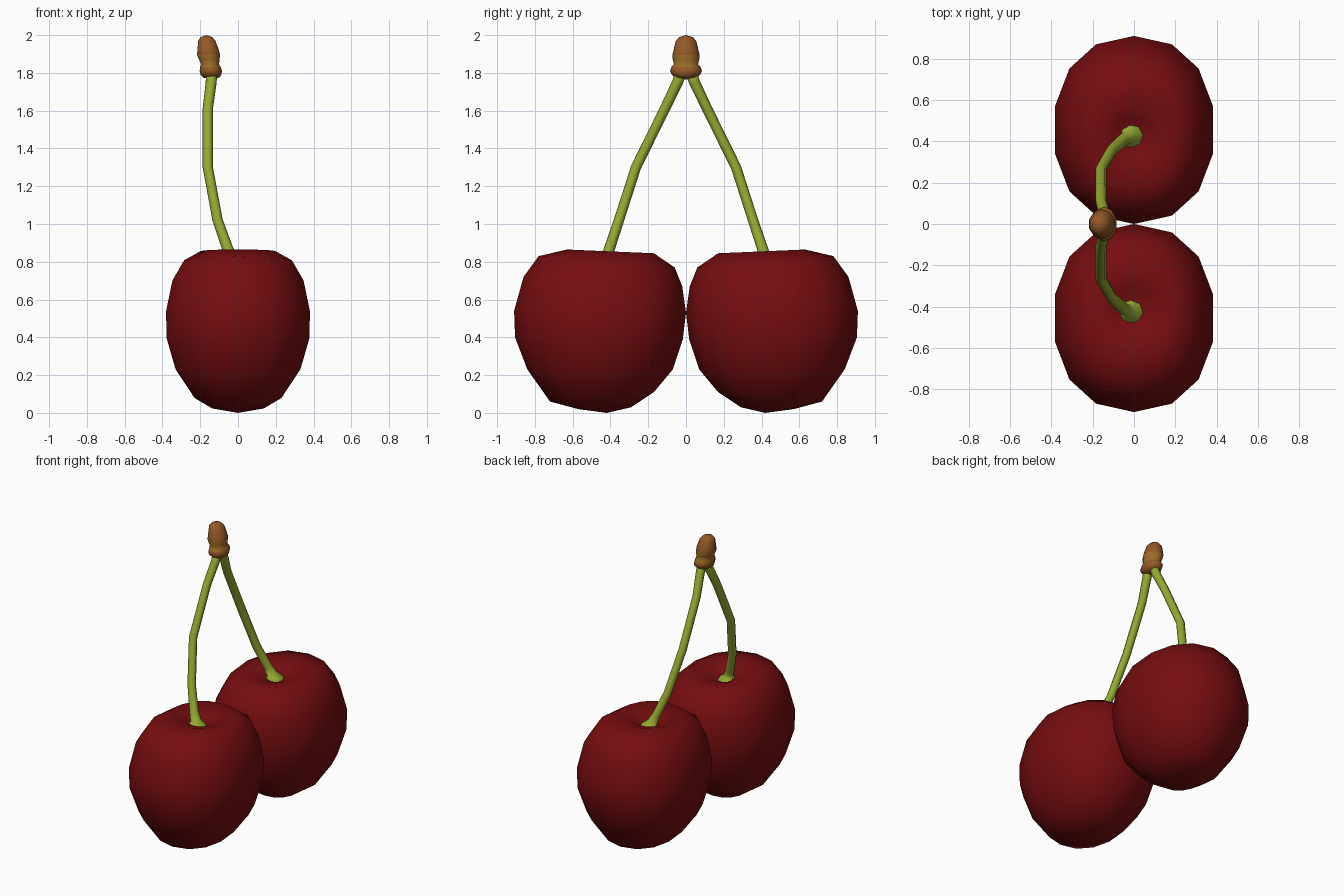
import bpy, bmesh, math
from mathutils import Vector

if "Cube" in bpy.data.objects:
    bpy.data.objects.remove(bpy.data.objects["Cube"])


def material(name, rgb):
    m = bpy.data.materials.new(name)
    m.diffuse_color = (*rgb, 1)
    m.use_nodes = True
    m.node_tree.nodes["Principled BSDF"].inputs["Base Color"].default_value = m.diffuse_color
    return m


RED = material("cherry red", (0.18, 0.004, 0.005))
GREEN = material("stem green", (0.30, 0.40, 0.03))
BROWN = material("bark brown", (0.30, 0.10, 0.02))
OCHRE = material("bark ochre", (0.33, 0.15, 0.02))


def loft(name, rings, mats, start=None, end=None, rule=None):
    """Skin a list of point rings; optional pole points close the ends."""
    bm = bmesh.new()
    vr = [[bm.verts.new(p) for p in r] for r in rings]
    n = len(vr[0])
    for a, b in zip(vr, vr[1:]):
        for i in range(n):
            j = (i + 1) % n
            bm.faces.new((a[i], a[j], b[j], b[i]))
    for pole, ring in ((start, vr[0]), (end, vr[-1])):
        if pole is None:
            bm.faces.new(ring)
        else:
            v = bm.verts.new(pole)
            for i in range(n):
                bm.faces.new((v, ring[i], ring[(i + 1) % n]))
    bmesh.ops.recalc_face_normals(bm, faces=bm.faces)
    for f in bm.faces:
        f.smooth = True
        if rule:
            f.material_index = rule(f.calc_center_median())
    me = bpy.data.meshes.new(name)
    bm.to_mesh(me)
    bm.free()
    for m in mats:
        me.materials.append(m)
    ob = bpy.data.objects.new(name, me)
    bpy.context.collection.objects.link(ob)
    return ob


def soft(v, e=0.9):
    return math.copysign(abs(v) ** e, v)


# cherry profile: outer y, outer z, inner y, inner z, half width in x
PROFILE = [
    (0.57, 0.02, 0.29, 0.03, 0.14), (0.72, 0.06, 0.17, 0.11, 0.235),
    (0.84, 0.23, 0.07, 0.23, 0.338), (0.905, 0.40, 0.017, 0.39, 0.386),
    (0.91, 0.54, 0.0, 0.53, 0.39), (0.86, 0.72, 0.02, 0.67, 0.355),
    (0.78, 0.83, 0.06, 0.77, 0.292), (0.63, 0.865, 0.17, 0.845, 0.20),
    (0.51, 0.825, 0.32, 0.815, 0.10),
]
# stem path: x, y, z, radius
STEM = [
    (-0.01, 0.432, 0.765, 0.07), (-0.02, 0.428, 0.802, 0.058),
    (-0.03, 0.420, 0.815, 0.034), (-0.055, 0.405, 0.87, 0.029),
    (-0.108, 0.355, 1.02, 0.027), (-0.16, 0.265, 1.30, 0.027),
    (-0.16, 0.112, 1.61, 0.027), (-0.142, 0.045, 1.75, 0.029),
    (-0.14, 0.025, 1.81, 0.03),
]


def cherry(name, s):
    n = 14
    rings = []
    for yo, zo, yi, zi, rx in PROFILE:
        ring = []
        for i in range(n):
            a = math.tau * i / n
            c, q = soft(math.cos(a)), soft(math.sin(a))
            ring.append((rx * q, s * ((yo + yi) / 2 + c * (yo - yi) / 2),
                         (zo + zi) / 2 + c * (zo - zi) / 2))
        rings.append(ring)
    loft(name, rings, [RED], (0, s * 0.42, 0), (0, s * 0.42, 0.77))


def stem(name, s):
    pts = [Vector((x, s * y, z)) for x, y, z, r in STEM]
    rings = []
    for k, p in enumerate(pts):
        t = (pts[min(k + 1, len(pts) - 1)] - pts[max(k - 1, 0)]).normalized()
        if k < 2:
            t = Vector((0, 0, 1))
        u = Vector((0, 1, 0)).cross(t).normalized()
        v = t.cross(u)
        r = STEM[k][3]
        rings.append([p + r * (u * math.cos(a) + v * math.sin(a))
                      for a in (math.tau * i / 8 for i in range(8))])
    loft(name, rings, [GREEN])


for side, s in (("back", 1), ("front", -1)):
    cherry(side + "_cherry", s)
    stem(side + "_stem", s)

# woody twig end joining both stems: z, centre x, x radius, y radius
CAP = [
    (1.775, -0.142, 0.045, 0.055), (1.79, -0.143, 0.058, 0.075),
    (1.81, -0.144, 0.062, 0.084), (1.83, -0.146, 0.058, 0.078),
    (1.845, -0.148, 0.050, 0.064), (1.87, -0.152, 0.057, 0.070),
    (1.895, -0.156, 0.064, 0.072), (1.92, -0.158, 0.060, 0.066),
    (1.97, -0.165, 0.048, 0.054), (1.99, -0.167, 0.032, 0.035),
]
cap_rings = [[(cx + rx * math.cos(a), ry * math.sin(a), z)
              for a in (math.tau * (i + 0.5) / 10 for i in range(10))]
             for z, cx, rx, ry in CAP]
loft("twig_end", cap_rings, [BROWN, OCHRE], (-0.142, 0, 1.765), (-0.168, 0, 2.0),
     lambda c: 1 if 1.82 < c.z < 1.90 else 0)
